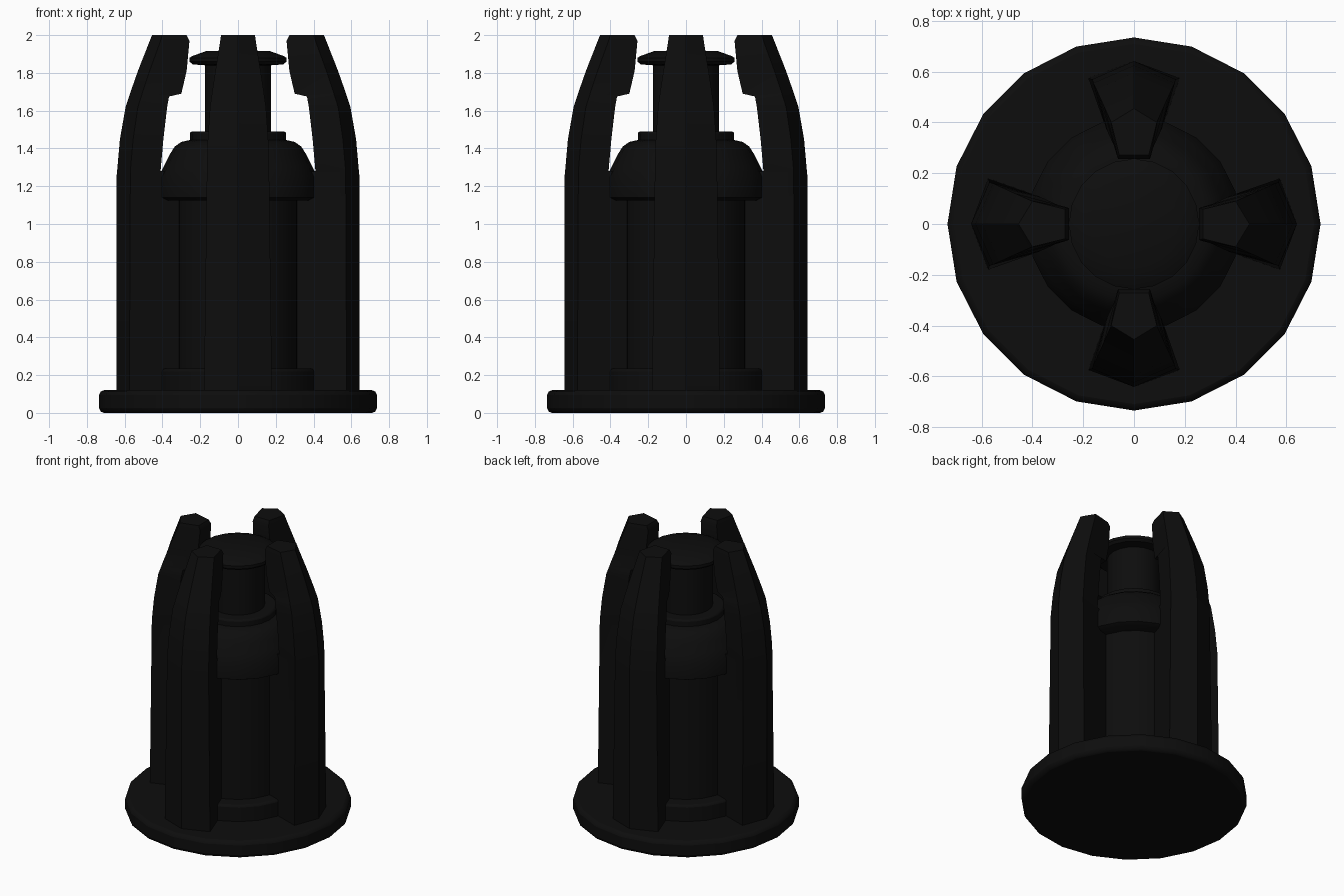
import bpy, bmesh, math
from mathutils import Matrix

cube = bpy.data.objects.get("Cube")
if cube:
    bpy.data.objects.remove(cube, do_unlink=True)

black = bpy.data.materials.new("matte black")
black.use_nodes = True
black.diffuse_color = (0.004, 0.004, 0.004, 1)
black.node_tree.nodes["Principled BSDF"].inputs["Base Color"].default_value = black.diffuse_color


def finish(name, bm, bevel=0.0):
    bmesh.ops.recalc_face_normals(bm, faces=bm.faces)
    mesh = bpy.data.meshes.new(name)
    bm.to_mesh(mesh)
    bm.free()
    obj = bpy.data.objects.new(name, mesh)
    bpy.context.collection.objects.link(obj)
    mesh.materials.append(black)
    if bevel:
        mod = obj.modifiers.new("edge bevel", "BEVEL")
        mod.width, mod.segments, mod.limit_method = bevel, 2, "ANGLE"
        mod.angle_limit = math.radians(40)
    bpy.ops.object.select_all(action="DESELECT")
    obj.select_set(True)
    bpy.context.view_layer.objects.active = obj
    bpy.ops.object.shade_smooth_by_angle(angle=math.radians(35))
    return obj


def loft(bm, rings):
    """Skin a list of equal-length point rings and cap both ends."""
    loops = [[bm.verts.new(p) for p in ring] for ring in rings]
    for a, b in zip(loops, loops[1:]):
        for i in range(len(a)):
            j = (i + 1) % len(a)
            bm.faces.new((a[i], a[j], b[j], b[i]))
    bm.faces.new(loops[0])
    bm.faces.new(loops[-1])


def lathe(name, profile, sides=20, bevel=0.0):
    turns = [math.tau * i / sides for i in range(sides)]
    bm = bmesh.new()
    loft(bm, [[(r * math.cos(t), r * math.sin(t), z) for t in turns] for r, z in profile])
    return finish(name, bm, bevel)


# Turned parts, stacked on the centre axis
lathe("base_disc", [(0.735, 0), (0.735, 0.12)], bevel=0.025)
lathe("column_collar", [(0.42, 0.1), (0.42, 0.235)], bevel=0.015)
lathe("column", [(0.325, 0.2), (0.325, 1.2)])
lathe("dome_housing", [(0.39, 1.125), (0.42, 1.14), (0.42, 1.25), (0.39, 1.31),
                       (0.36, 1.37), (0.335, 1.41), (0.3, 1.435), (0.25, 1.445)])
lathe("neck_ring", [(0.255, 1.42), (0.255, 1.49)], bevel=0.012)
lathe("plunger_rod", [(0.175, 1.45), (0.175, 1.87)])
lathe("plunger_cap", [(0.17, 1.84), (0.24, 1.845), (0.257, 1.86), (0.257, 1.88),
                      (0.24, 1.89), (0.17, 1.915)])

# Arm sections: height, inner radius, inner half width, corner radius, corner half width, tip radius
sections = [
    (0.10, 0.29, 0.08, 0.575, 0.18, 0.642),
    (1.26, 0.29, 0.08, 0.57, 0.165, 0.642),
    (1.28, 0.41, 0.12, 0.57, 0.165, 0.64),
    (1.45, 0.395, 0.115, 0.555, 0.16, 0.625),
    (1.62, 0.375, 0.11, 0.53, 0.148, 0.595),
    (1.675, 0.365, 0.105, 0.512, 0.14, 0.577),
    (1.69, 0.30, 0.075, 0.508, 0.138, 0.572),
    (1.81, 0.272, 0.068, 0.468, 0.12, 0.53),
    (1.97, 0.257, 0.063, 0.41, 0.094, 0.467),
    (2.00, 0.272, 0.058, 0.40, 0.09, 0.455),
]
for i, side in enumerate(("left", "back", "right", "front")):
    bm = bmesh.new()
    loft(bm, [[(ri, -wi, z), (rc, -wc, z), (rt, 0, z), (rc, wc, z), (ri, wi, z)]
              for z, ri, wi, rc, wc, rt in sections])
    bm.transform(Matrix.Rotation(i * math.pi / 2, 4, "Z"))
    finish(side + "_arm", bm)
